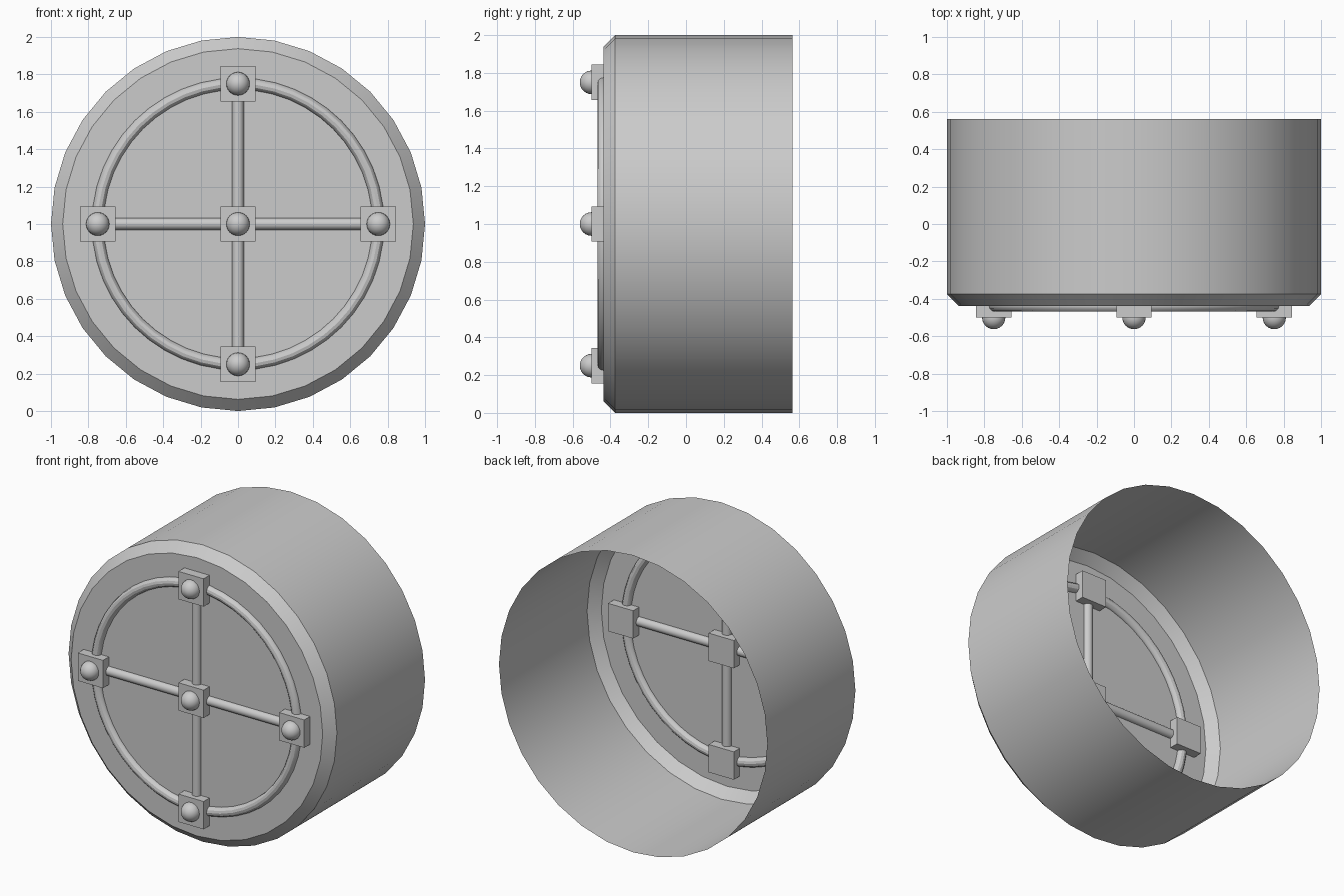
import bpy, bmesh, math

if "Cube" in bpy.data.objects:
    bpy.data.objects.remove(bpy.data.objects["Cube"])

FACE_Y = -0.4375   # plane of the front disc
SPOTS = {"centre": (0, 1), "left": (-0.75, 1), "right": (0.75, 1),
         "top": (0, 1.75), "bottom": (0, 0.25)}


def finish(name, smooth=True):
    ob = bpy.context.object
    ob.name = name
    if smooth:
        bpy.ops.object.shade_smooth_by_angle(angle=math.radians(30))
    return ob


# drum shell: open at the back, chamfered rim, flat front
bm = bmesh.new()
rings = []
for r, y in ((1, 0.5625), (1, -0.375), (0.9375, FACE_Y)):
    rings.append([bm.verts.new((r * math.sin(i * math.tau / 32), y,
                                1 + r * math.cos(i * math.tau / 32)))
                  for i in range(32)])
for a, b in zip(rings, rings[1:]):
    for i in range(32):
        j = (i + 1) % 32
        bm.faces.new((a[i], a[j], b[j], b[i]))
bm.faces.new(rings[-1])
bmesh.ops.recalc_face_normals(bm, faces=bm.faces)
bm.faces.ensure_lookup_table()
if bm.faces[-1].normal.y > 0:
    bmesh.ops.reverse_faces(bm, faces=bm.faces)
mesh = bpy.data.meshes.new("drum_shell")
bm.to_mesh(mesh)
bm.free()
shell = bpy.data.objects.new("drum_shell", mesh)
bpy.context.collection.objects.link(shell)
bpy.context.view_layer.objects.active = shell
shell.select_set(True)
finish("drum_shell")

# guard ring, half sunk in the front
bpy.ops.mesh.primitive_torus_add(major_radius=0.75, minor_radius=0.03125,
                                 major_segments=48, minor_segments=12,
                                 location=(0, FACE_Y, 1),
                                 rotation=(math.pi / 2, 0, 0))
finish("guard_ring")

# crossed bars
for name, rot in (("upright_bar", (0, 0, 0)), ("cross_bar", (0, math.pi / 2, 0))):
    bpy.ops.mesh.primitive_cylinder_add(vertices=16, radius=0.03125, depth=1.5,
                                        location=(0, FACE_Y, 1), rotation=rot)
    finish(name)

# joint blocks with round studs
for name, (x, z) in SPOTS.items():
    bpy.ops.mesh.primitive_cube_add(size=1, location=(x, FACE_Y, z))
    block = finish(name + "_block", smooth=False)
    block.scale = (0.1875, 0.125, 0.1875)
    bpy.ops.mesh.primitive_uv_sphere_add(segments=24, ring_count=12, radius=0.0625,
                                         location=(x, -0.5, z),
                                         rotation=(math.pi / 2, 0, 0))
    finish(name + "_stud")
